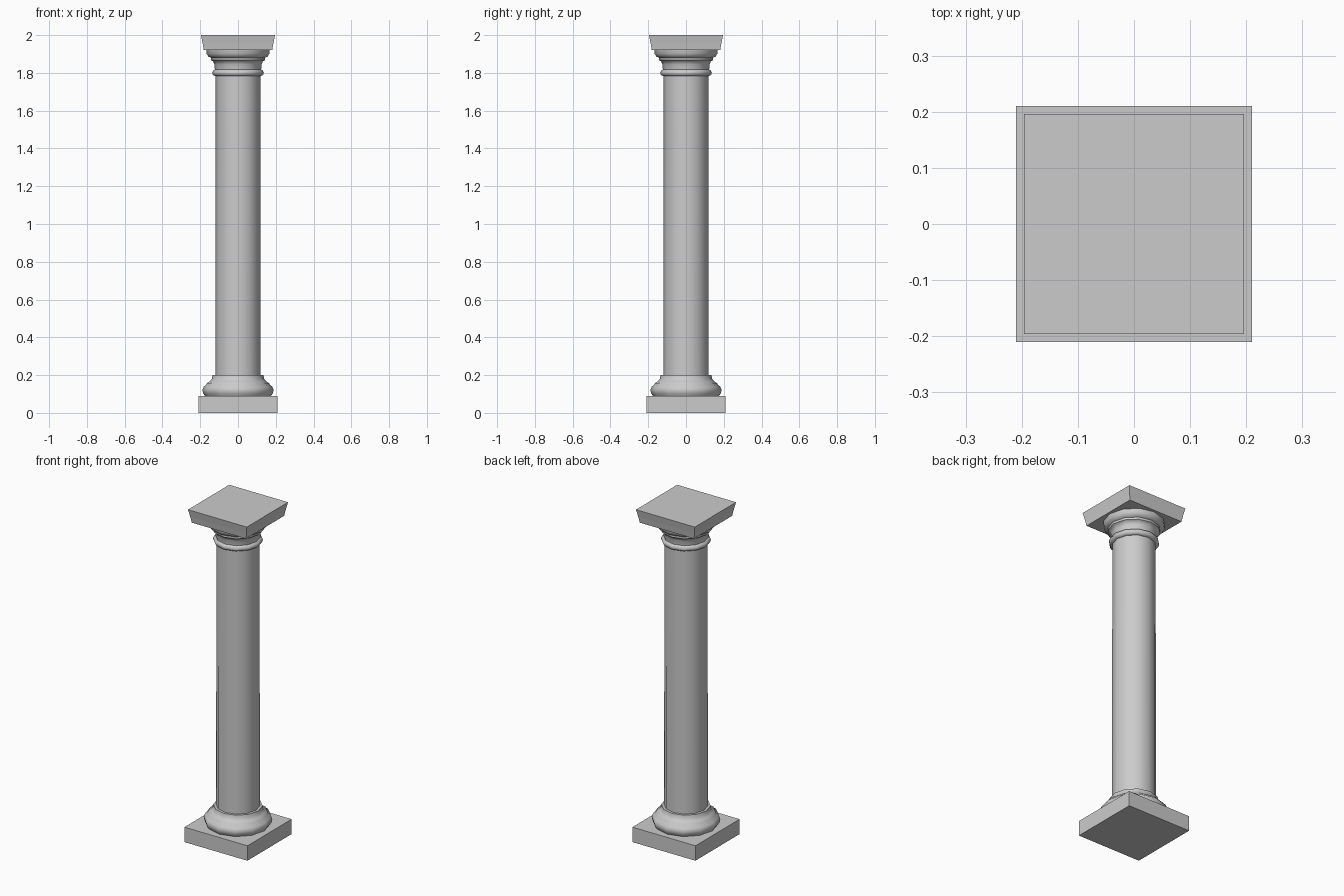
import bpy, bmesh
from math import cos, sin, pi, radians

if "Cube" in bpy.data.objects:
    bpy.data.objects.remove(bpy.data.objects["Cube"])

SIDES = 12


def finish(name, bm, smooth):
    bmesh.ops.recalc_face_normals(bm, faces=bm.faces)
    mesh = bpy.data.meshes.new(name)
    bm.to_mesh(mesh)
    bm.free()
    obj = bpy.data.objects.new(name, mesh)
    bpy.context.collection.objects.link(obj)
    if smooth:
        bpy.ops.object.select_all(action='DESELECT')
        obj.select_set(True)
        bpy.context.view_layer.objects.active = obj
        bpy.ops.object.shade_smooth_by_angle(angle=radians(50))
    return obj


def loft(name, profile, sides, turn=0.0, smooth=True):
    """Stack rings of (radius, z) and cap both ends."""
    bm = bmesh.new()
    rings = []
    for r, z in profile:
        angles = [turn + 2 * pi * i / sides for i in range(sides)]
        rings.append([bm.verts.new((r * cos(a), r * sin(a), z)) for a in angles])
    for low, high in zip(rings, rings[1:]):
        for i in range(sides):
            j = (i + 1) % sides
            bm.faces.new((low[i], low[j], high[j], high[i]))
    bm.faces.new(rings[0][::-1])
    bm.faces.new(rings[-1])
    return finish(name, bm, smooth)


def square_block(name, profile):
    """Square loft given as (half width, z)."""
    return loft(name, [(h * 2 ** 0.5, z) for h, z in profile], 4, pi / 4, False)


# Square plinth under the column
square_block("plinth", [(0.21, 0), (0.21, 0.09)])

# Rounded base moulding with a cove above it
loft("base_moulding", [(0.175, 0.09), (0.185, 0.105), (0.188, 0.122),
                       (0.181, 0.14), (0.167, 0.15), (0.165, 0.157),
                       (0.148, 0.168), (0.138, 0.182), (0.135, 0.2)], SIDES)

# Plain shaft
loft("shaft", [(0.12, 0.19), (0.118, 1.80)], SIDES)

# Ring where the shaft meets the capital
loft("neck_ring", [(0.12, 1.783), (0.132, 1.788), (0.137, 1.80),
                   (0.132, 1.813), (0.12, 1.818)], SIDES)

# Neck flaring into the rounded cushion
loft("capital", [(0.122, 1.81), (0.125, 1.845), (0.132, 1.862), (0.143, 1.867),
                 (0.143, 1.88), (0.157, 1.886), (0.166, 1.902),
                 (0.168, 1.925)], SIDES)

# Square abacus, widening toward the top
square_block("abacus", [(0.181, 1.92), (0.187, 1.955), (0.193, 1.985), (0.196, 2.0)])
